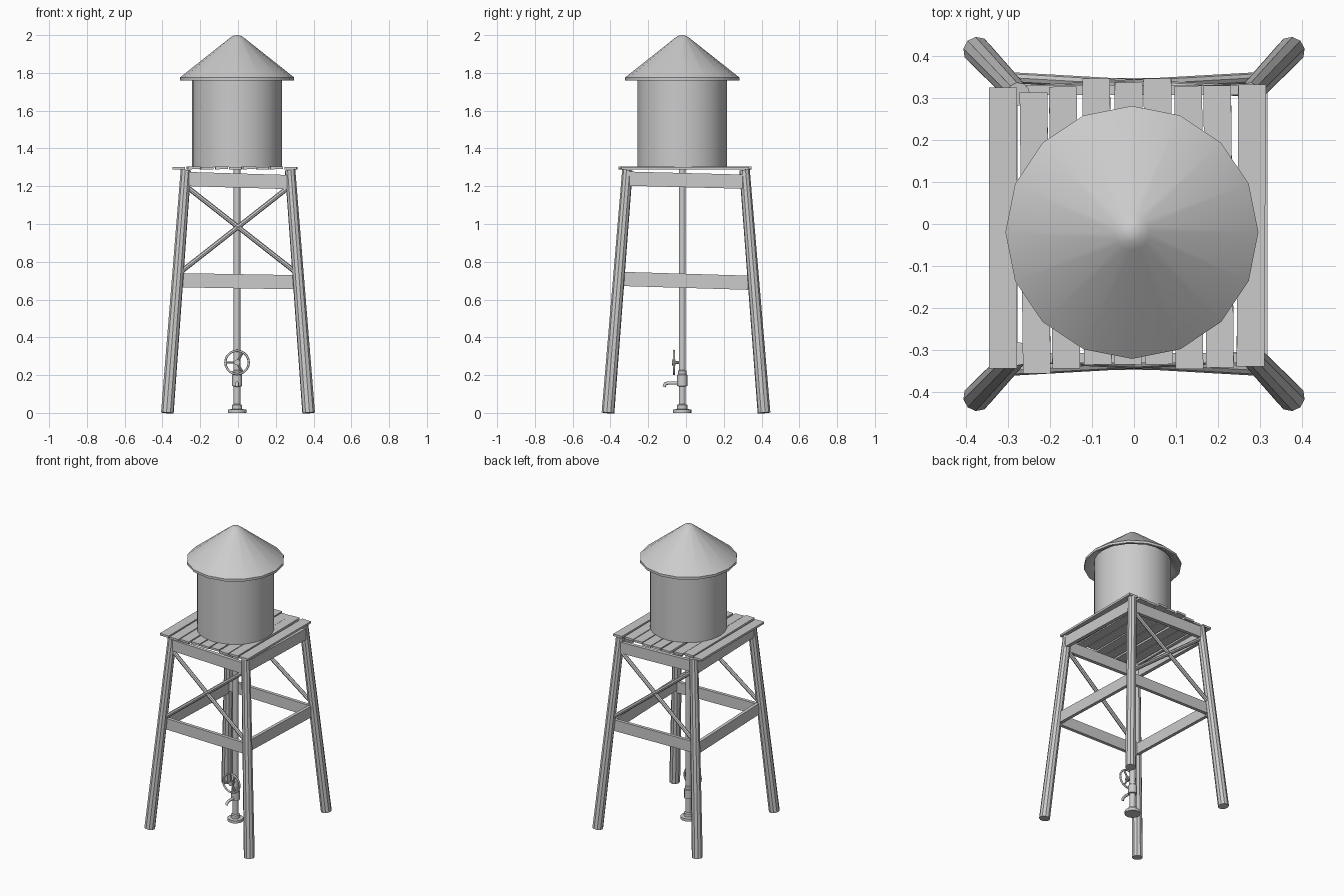
import bpy, bmesh, math
from mathutils import Vector, Matrix

if "Cube" in bpy.data.objects:
    bpy.data.objects.remove(bpy.data.objects["Cube"])

CX, CY = -0.005, -0.02   # axis of tank and pipe


def finish(name, bm, smooth=True):
    bmesh.ops.recalc_face_normals(bm, faces=bm.faces)
    me = bpy.data.meshes.new(name)
    bm.to_mesh(me)
    bm.free()
    ob = bpy.data.objects.new(name, me)
    bpy.context.collection.objects.link(ob)
    if smooth:
        bpy.ops.object.select_all(action='DESELECT')
        ob.select_set(True)
        bpy.context.view_layer.objects.active = ob
        bpy.ops.object.shade_smooth_by_angle(angle=math.radians(35))
    return ob


def lathe(name, profile, sides, x=CX, y=CY):
    """Revolve (radius, z) points round a vertical axis."""
    bm = bmesh.new()
    vs = [bm.verts.new((r, 0, z)) for r, z in profile]
    es = [bm.edges.new(p) for p in zip(vs, vs[1:])]
    bmesh.ops.spin(bm, geom=vs + es, axis=(0, 0, 1), cent=(0, 0, 0),
                   steps=sides, angle=math.tau)
    bmesh.ops.remove_doubles(bm, verts=bm.verts, dist=1e-5)
    bmesh.ops.translate(bm, verts=bm.verts, vec=(x, y, 0))
    return finish(name, bm)


def rod(name, a, b, r1, r2=None, sides=8):
    a, b = Vector(a), Vector(b)
    d = b - a
    m = Matrix.Translation((a + b) / 2) @ d.to_track_quat('Z', 'Y').to_matrix().to_4x4()
    bm = bmesh.new()
    bmesh.ops.create_cone(bm, cap_ends=True, segments=sides, radius1=r1,
                          radius2=r1 if r2 is None else r2, depth=d.length, matrix=m)
    return finish(name, bm, sides > 6)


def box(name, loc, size, rot=(0, 0, 0)):
    bm = bmesh.new()
    bmesh.ops.create_cube(bm, size=1, matrix=Matrix.Diagonal((*size, 1)))
    ob = finish(name, bm, False)
    ob.location, ob.rotation_euler = loc, rot
    return ob


def tube(name, pts, r, cyclic=False):
    cu = bpy.data.curves.new(name, 'CURVE')
    cu.dimensions = '3D'
    cu.bevel_depth, cu.bevel_resolution, cu.use_fill_caps = r, 2, True
    sp = cu.splines.new('POLY')
    sp.points.add(len(pts) - 1)
    for p, c in zip(sp.points, pts):
        p.co = (*c, 1)
    sp.use_cyclic_u = cyclic
    ob = bpy.data.objects.new(name, cu)
    bpy.context.collection.objects.link(ob)
    return ob


# Tank and overhanging conical roof
lathe("tank", [(0, 1.303), (0.238, 1.303), (0.238, 1.79), (0, 1.79)], 24)
lathe("roof", [(0, 1.96), (0.24, 1.79), (0.285, 1.76), (0.302, 1.76), (0.302, 1.776),
               (0.042, 1.982), (0.022, 1.996), (0, 2.0)], 16)

# Deck planks: centre x, back end, front end, twist
planks = [(-.313, .326, -.345, 0), (-.236, .314, -.357, .012), (-.166, .328, -.345, .012),
          (-.088, .347, -.336, .006), (-.014, .338, -.336, -.003), (.058, .347, -.335, .006),
          (.131, .33, -.346, .004), (.202, .331, -.343, .01), (.28, .333, -.34, -.006)]
for i, (x, y1, y0, t) in enumerate(planks):
    box(f"deck_plank_{i}", (x, (y0 + y1) / 2, 1.295 + 0.002 * (i % 2)),
        (0.066, y1 - y0, 0.014), (0, 0.012 * (-1) ** i, t))

# Splayed legs
for sx in (-1, 1):
    for sy in (-1, 1):
        rod(f"leg_{sx}_{sy}", (sx * .374, sy * .413, 0), (sx * .276, sy * .31, 1.285),
            0.034, 0.028, 10)

# Slightly crooked horizontal boards on all four sides, upper and lower
for s in (-1, 1):
    box(f"upper_board_x_{s}", (0, s * .32, 1.23), (.58, .024, .075), (0, .03, 0))
    box(f"upper_board_y_{s}", (s * .29, 0, 1.232), (.024, .63, .075), (-.026, 0, 0))
    box(f"lower_board_x_{s}", (0, s * .338, .697), (.60, .022, .075), (0, .017, 0))
    box(f"lower_board_y_{s}", (s * .308, 0, .699), (.022, .66, .075), (-.03, 0, 0))
    # Crossed braces on front and back
    for d in (-1, 1):
        rod(f"cross_brace_{s}_{d}", (d * .275, s * .317, 1.2), (-d * .305, s * .35, .745), .013)

# Down pipe with base flange and valve body
lathe("pipe", [(0, 0), (.018, 0), (.018, 1.3), (0, 1.3)], 12)
lathe("base_flange", [(0, 0), (.049, 0), (.049, .018), (.027, .02), (.027, .042),
                      (.018, .046)], 16)
lathe("valve_body", [(.018, .14), (.027, .142), (.027, .2), (.023, .205), (.023, .222),
                     (.018, .226)], 12)

# Spout
tube("spout", [(CX, -.03, .158), (CX, -.095, .158), (CX, -.11, .154), (CX, -.115, .138)], .009)

# Hand wheel with stem, hub and spokes
WZ, WY, R = .267, -.064, .062
tube("wheel_rim", [(CX + R * math.cos(a), WY, WZ + R * math.sin(a))
                   for a in (math.tau * i / 20 for i in range(20))], .006, True)
rod("wheel_stem", (CX, -.02, WZ), (CX, -.07, WZ), .009)
rod("wheel_hub", (CX, -.055, WZ), (CX, -.075, WZ), .015, sides=10)
for i in range(3):
    a = math.pi / 3 + i * math.tau / 3
    rod(f"wheel_spoke_{i}", (CX, WY, WZ),
        (CX + R * math.cos(a), WY, WZ + R * math.sin(a)), .006)
